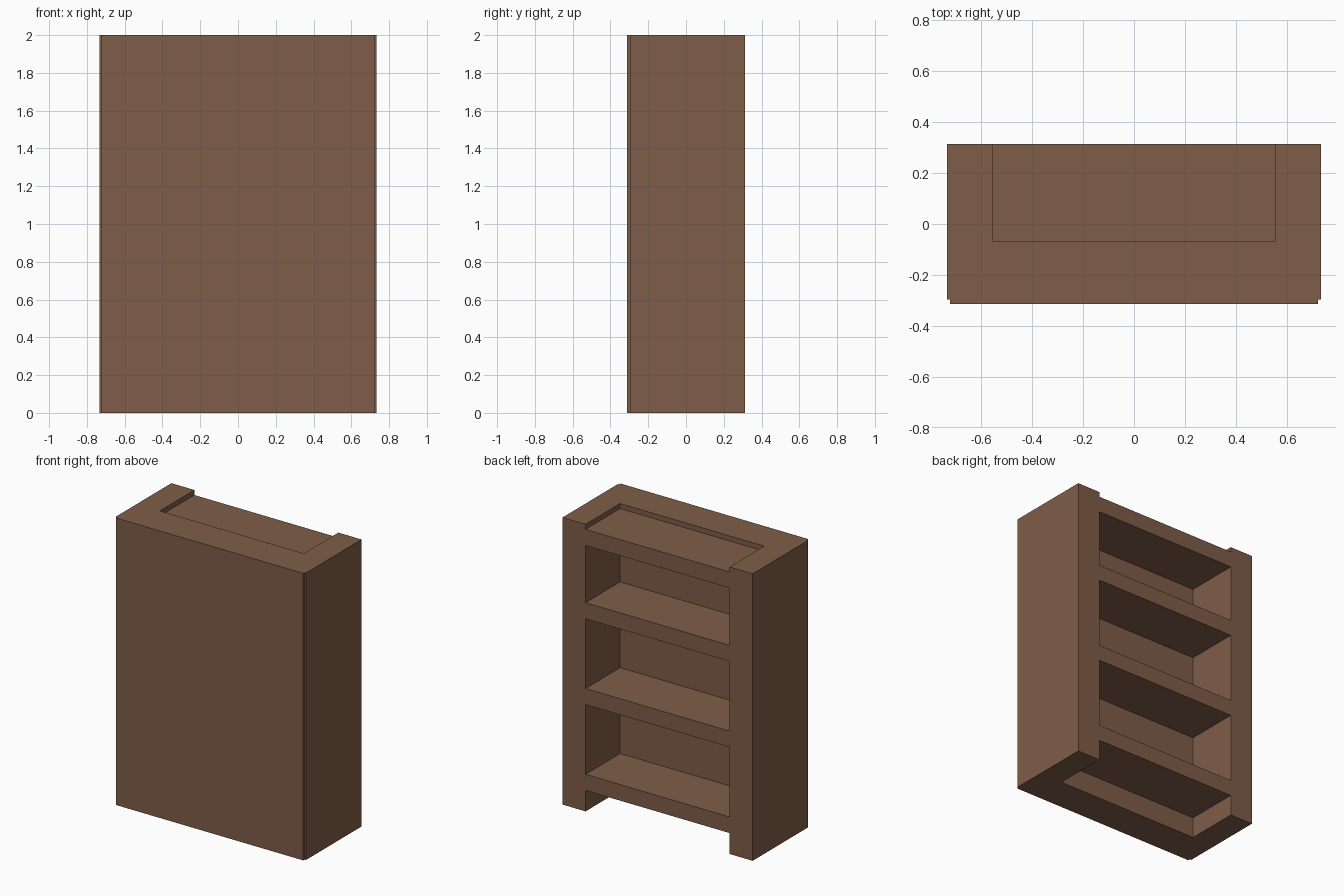
import bpy
import bmesh

if "Cube" in bpy.data.objects:
    bpy.data.objects.remove(bpy.data.objects["Cube"])

wood = bpy.data.materials.new("brown_wood")
wood.diffuse_color = (0.21, 0.11, 0.065, 1)
wood.use_nodes = True
wood.node_tree.nodes["Principled BSDF"].inputs["Base Color"].default_value = wood.diffuse_color

HEIGHT = 2.0
BACK, FRONT = 0.313, -0.313      # open side and closed side
INNER_X, INNER_Y = 0.555, -0.067  # hollow between the thick walls


def extrude_profile(name, points, z0, z1):
    """Solid prism from an xy outline between two heights."""
    bm = bmesh.new()
    face = bm.faces.new([bm.verts.new((x, y, z0)) for x, y in points])
    top = bmesh.ops.extrude_face_region(bm, geom=[face])["geom"]
    verts = [g for g in top if isinstance(g, bmesh.types.BMVert)]
    bmesh.ops.translate(bm, verts=verts, vec=(0, 0, z1 - z0))
    bmesh.ops.recalc_face_normals(bm, faces=bm.faces)
    mesh = bpy.data.meshes.new(name)
    bm.to_mesh(mesh)
    bm.free()
    mesh.materials.append(wood)
    obj = bpy.data.objects.new(name, mesh)
    bpy.context.collection.objects.link(obj)
    return obj


# U-shaped casing: two thick sides and a thick front with a small corner step
half = [(INNER_X, INNER_Y), (INNER_X, BACK), (0.733, BACK),
        (0.733, -0.297), (0.722, -0.297), (0.722, FRONT)]
outline = half + [(-x, y) for x, y in reversed(half)]
extrude_profile("casing", outline, 0, HEIGHT)

# Four shelves filling the hollow, flush with the open side
shelf_outline = [(-INNER_X, INNER_Y), (INNER_X, INNER_Y),
                 (INNER_X, BACK), (-INNER_X, BACK)]
for i, top in enumerate((0.258, 0.856, 1.454, 1.965)):
    extrude_profile(f"shelf_{i + 1}", shelf_outline, top - 0.112, top)
